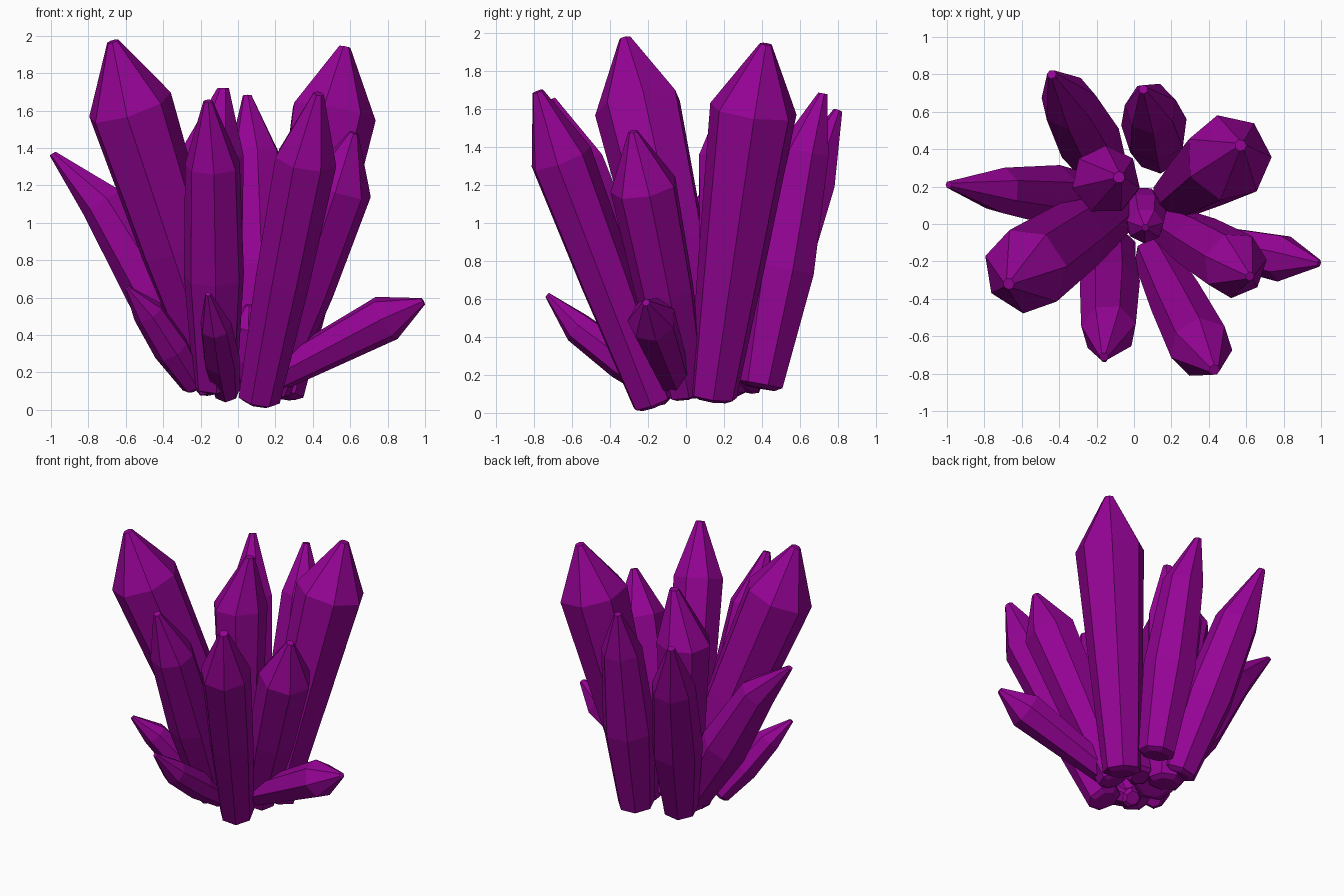
import bpy, bmesh, math
from mathutils import Vector

if "Cube" in bpy.data.objects:
    bpy.data.objects.remove(bpy.data.objects["Cube"])

mat = bpy.data.materials.new("purple_crystal")
mat.diffuse_color = (0.30, 0.001, 0.30, 1)
mat.use_nodes = True
mat.node_tree.nodes["Principled BSDF"].inputs["Base Color"].default_value = mat.diffuse_color

SIDES = 7


def crystal(name, base, shoulder, tip, r_base, r_mid, r_shoulder, turn=0.0, r_tip=0.025):
    """Faceted shaft: inset foot, foot, middle, shoulder and blunt tip rings."""
    base, shoulder, tip = Vector(base), Vector(shoulder), Vector(tip)
    rot = (shoulder - base).to_track_quat('Z', 'Y')
    axis = (shoulder - base).normalized()
    mid = base.lerp(shoulder, 0.5)
    bm = bmesh.new()
    rings = []
    for centre, r in ((base - axis * 0.01, r_base * 0.7), (base + axis * 0.01, r_base),
                      (mid, r_mid), (shoulder, r_shoulder), (tip, r_tip)):
        ring = []
        for i in range(SIDES):
            a = turn + 2 * math.pi * i / SIDES
            ring.append(bm.verts.new(centre + rot @ Vector((r * math.cos(a), r * math.sin(a), 0))))
        rings.append(ring)
    for lo, hi in zip(rings, rings[1:]):
        for i in range(SIDES):
            j = (i + 1) % SIDES
            bm.faces.new((lo[i], lo[j], hi[j], hi[i]))
    bm.faces.new(rings[0][::-1])
    bm.faces.new(rings[-1])
    me = bpy.data.meshes.new(name)
    bm.to_mesh(me)
    bm.free()
    me.materials.append(mat)
    ob = bpy.data.objects.new(name, me)
    bpy.context.collection.objects.link(ob)


# Tall main crystals
crystal("tall_left_crystal", (-.09, .09, .12), (-.58, -.25, 1.62), (-.67, -.32, 1.97), .14, .20, .235, 0.2, .032)
crystal("tall_right_crystal", (.22, .14, .08), (.505, .355, 1.59), (.57, .42, 1.94), .13, .185, .235, 0.5, .032)
crystal("front_right_crystal", (.11, -.17, .05), (.36, -.66, 1.34), (.43, -.78, 1.69), .115, .15, .17, 0.3, .03)
crystal("front_left_crystal", (-.12, -.12, .12), (-.135, -.57, 1.31), (-.16, -.71, 1.65), .12, .165, .15, 0.3)
crystal("centre_crystal", (-.11, .19, .10), (-.15, .235, 1.35), (-.08, .25, 1.72), .12, .155, .185, 0.4, .032)
crystal("back_crystal", (.13, .39, .14), (.09, .62, 1.37), (.05, .72, 1.68), .125, .18, .14, 0.6)
crystal("back_left_crystal", (-.15, .28, .14), (-.35, .65, 1.22), (-.44, .80, 1.59), .12, .175, .15, 0.2)

# Medium crystals leaning sideways
crystal("right_crystal", (.17, .0, .10), (.54, -.22, 1.19), (.62, -.28, 1.48), .11, .16, .18, 0.0, .025)
crystal("left_crystal", (-.15, .12, .18), (-.72, .18, 1.11), (-.99, .21, 1.37), .12, .17, .125, 0.3, .02)

# Short crystals around the foot
crystal("low_right_crystal", (.20, -.06, .18), (.79, -.18, .49), (.99, -.21, .58), .09, .11, .13, 0.5, .02)
crystal("low_front_crystal", (-.06, -.09, .09), (-.12, -.57, .45), (-.16, -.73, .62), .07, .10, .085, 0.2, .015)
crystal("low_left_crystal", (-.23, -.07, .13), (-.48, -.28, .52), (-.59, -.38, .65), .07, .10, .085, 0.4, .015)
crystal("inner_crystal", (.05, .12, .12), (.06, -.01, .46), (.06, -.02, .56), .09, .12, .10, 0.1, .02)
